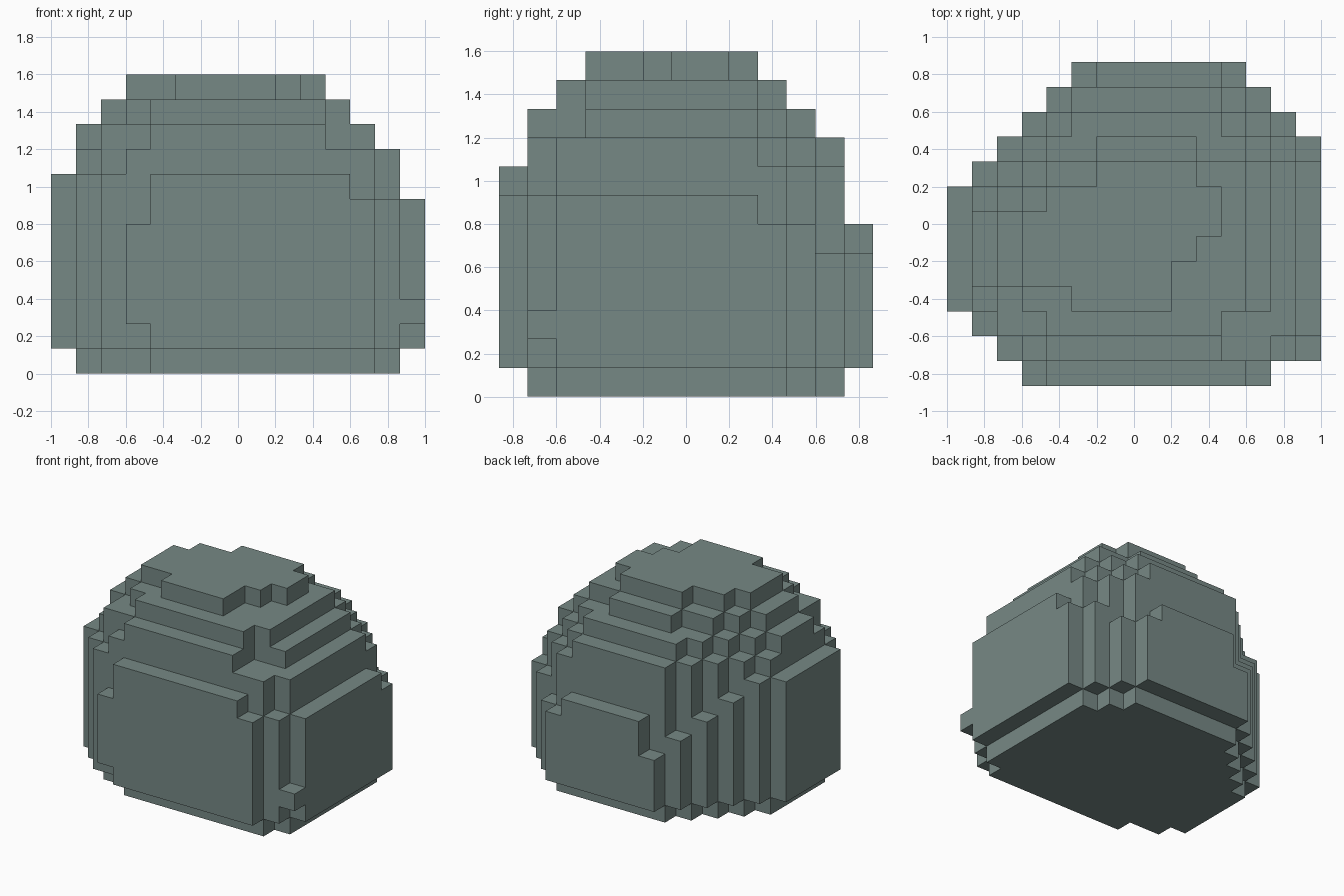
import bpy, bmesh, math
from mathutils import Vector

if "Cube" in bpy.data.objects:
    bpy.data.objects.remove(bpy.data.objects["Cube"], do_unlink=True)

U = 2 / 15                      # size of one block
NX, NY = 15, 13                 # blocks across and deep


def tier(first, lows, highs):
    """Plan of one tier: the depth span of each column, starting at column first."""
    return {(first + i, y) for i, (a, b) in enumerate(zip(lows, highs)) for y in range(a, b)}


def erode(plan):
    """Shrink a plan by one block all round."""
    return {(x, y) for x, y in plan
            if {(x + 1, y), (x - 1, y), (x, y + 1), (x, y - 1)} <= plan}


# Widest plan, used for the thick middle of the rock
belly = tier(0, [3, 2, 1, 0, 0, 0, 0, 0, 0, 0, 0, 0, 0, 1, 2],
             [8, 9, 10, 11, 12, 13, 13, 13, 13, 13, 13, 13, 12, 11, 10])
layers = {z: set(belly) for z in range(1, 7)}

# Chips knocked out of the belly: column, row, first and last layer
for x, y, z0, z1 in [(3, 0, 1, 1), (3, 0, 6, 6), (5, 12, 4, 6), (11, 12, 5, 6),
                     (4, 11, 5, 6), (12, 11, 5, 6), (3, 10, 6, 6), (13, 10, 6, 6),
                     (14, 9, 6, 6)]:
    for z in range(z0, z1 + 1):
        layers[z].discard((x, y))
layers[6] = {c for c in layers[6] if c[1] < 12}
layers[2].add((14, 1))          # small bump at the front corner

# Foot, one block smaller all round
layers[0] = erode(layers[1])

# Shoulders
layers[7] = tier(0, [3, 2, 1, 1, 0, 0, 0, 0, 0, 0, 0, 0, 1, 2],
                 [8, 9, 9, 10, 11, 12, 12, 12, 12, 12, 12, 12, 11, 10])
layers[8] = tier(1, [3, 2, 1, 1, 1, 1, 1, 1, 1, 1, 1, 1, 2],
                 [8, 9, 10, 11, 12, 12, 12, 12, 12, 12, 11, 10, 9])

# Stepped dome
layers[9] = tier(1, [4, 2, 2, 1, 1, 1, 1, 1, 1, 1, 3, 3],
                 [7, 8, 9, 10, 11, 11, 11, 11, 11, 11, 10, 9])
layers[10] = tier(2, [4, 3, 2, 2, 2, 2, 2, 2, 2, 3],
                  [7, 8, 9, 9, 10, 10, 10, 10, 9, 9])
layers[11] = tier(3, [4, 4, 3, 3, 3, 3, 5, 6],
                  [7, 8, 8, 9, 9, 9, 9, 8])

# Skin the blocks: keep only faces that touch open air
blocks = {(x, y, z) for z, plan in layers.items() for x, y in plan}
bm = bmesh.new()
verts = {}


def corner(p):
    if p not in verts:
        verts[p] = bm.verts.new(((p[0] - NX / 2) * U, (p[1] - NY / 2) * U, p[2] * U))
    return verts[p]


for block in sorted(blocks):
    for axis in range(3):
        for side in (0, 1):
            beyond = list(block)
            beyond[axis] += 2 * side - 1
            if tuple(beyond) in blocks:
                continue
            loop = []
            for a, b in ((0, 0), (1, 0), (1, 1), (0, 1)):
                p = list(block)
                p[axis] += side
                p[(axis + 1) % 3] += a
                p[(axis + 2) % 3] += b
                loop.append(corner(tuple(p)))
            bm.faces.new(loop if side else loop[::-1])

# Merge coplanar squares into large flat faces
bm.normal_update()
bmesh.ops.dissolve_limit(bm, angle_limit=math.radians(1),
                         verts=bm.verts[:], edges=bm.edges[:])
mesh = bpy.data.meshes.new("boulder")
bm.to_mesh(mesh)
bm.free()

stone = bpy.data.materials.new("grey green stone")
stone.use_nodes = True
colour = (0.183, 0.25, 0.235, 1)
stone.diffuse_color = colour
stone.node_tree.nodes["Principled BSDF"].inputs["Base Color"].default_value = colour
mesh.materials.append(stone)

boulder = bpy.data.objects.new("boulder", mesh)
bpy.context.collection.objects.link(boulder)
